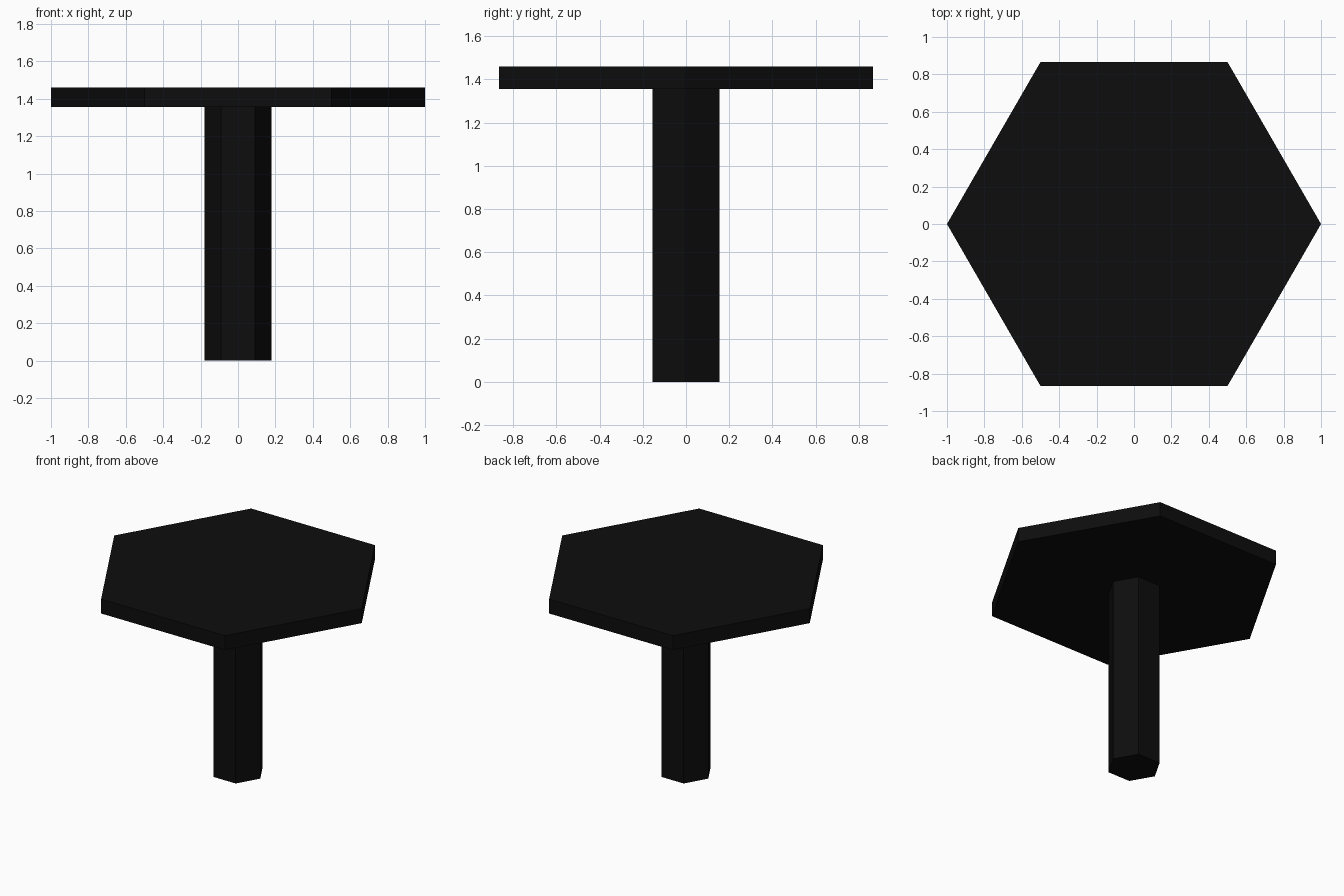
import bpy, bmesh
from math import cos, sin, pi

if "Cube" in bpy.data.objects:
    bpy.data.objects.remove(bpy.data.objects["Cube"])

SIDES = 6
R_STEM, R_TOP = 0.18, 1.0
Z_UNDER, Z_TOP = 1.355, 1.46

black = bpy.data.materials.new("black")
black.diffuse_color = (0.004, 0.004, 0.004, 1)
black.use_nodes = True
black.node_tree.nodes["Principled BSDF"].inputs["Base Color"].default_value = black.diffuse_color


def lathe(name, profile, cap_bottom=False, cap_top=False):
    """Six-sided turned shape from (radius, z) points listed bottom to top."""
    bm = bmesh.new()
    rings = [[bm.verts.new((r * cos(2 * pi * i / SIDES), r * sin(2 * pi * i / SIDES), z))
              for i in range(SIDES)] for r, z in profile]
    for a, b in zip(rings, rings[1:]):
        for i in range(SIDES):
            j = (i + 1) % SIDES
            bm.faces.new((a[i], a[j], b[j], b[i]))
    if cap_bottom:
        bm.faces.new(rings[0][::-1])
    if cap_top:
        bm.faces.new(rings[-1])
    mesh = bpy.data.meshes.new(name)
    bm.to_mesh(mesh)
    bm.free()
    mesh.materials.append(black)
    obj = bpy.data.objects.new(name, mesh)
    bpy.context.collection.objects.link(obj)
    return obj


# Pedestal: straight hexagonal column in six segments, open where it meets the top
lathe("pedestal", [(R_STEM, Z_UNDER * k / 6) for k in range(7)], cap_bottom=True)

# Table top: hexagonal slab with concentric rings above and below
radii = [R_STEM + (R_TOP - R_STEM) * k / 3 for k in range(4)]
lathe("table_top",
      [(r, Z_UNDER) for r in radii] + [(r, Z_TOP) for r in reversed(radii)],
      cap_top=True)
